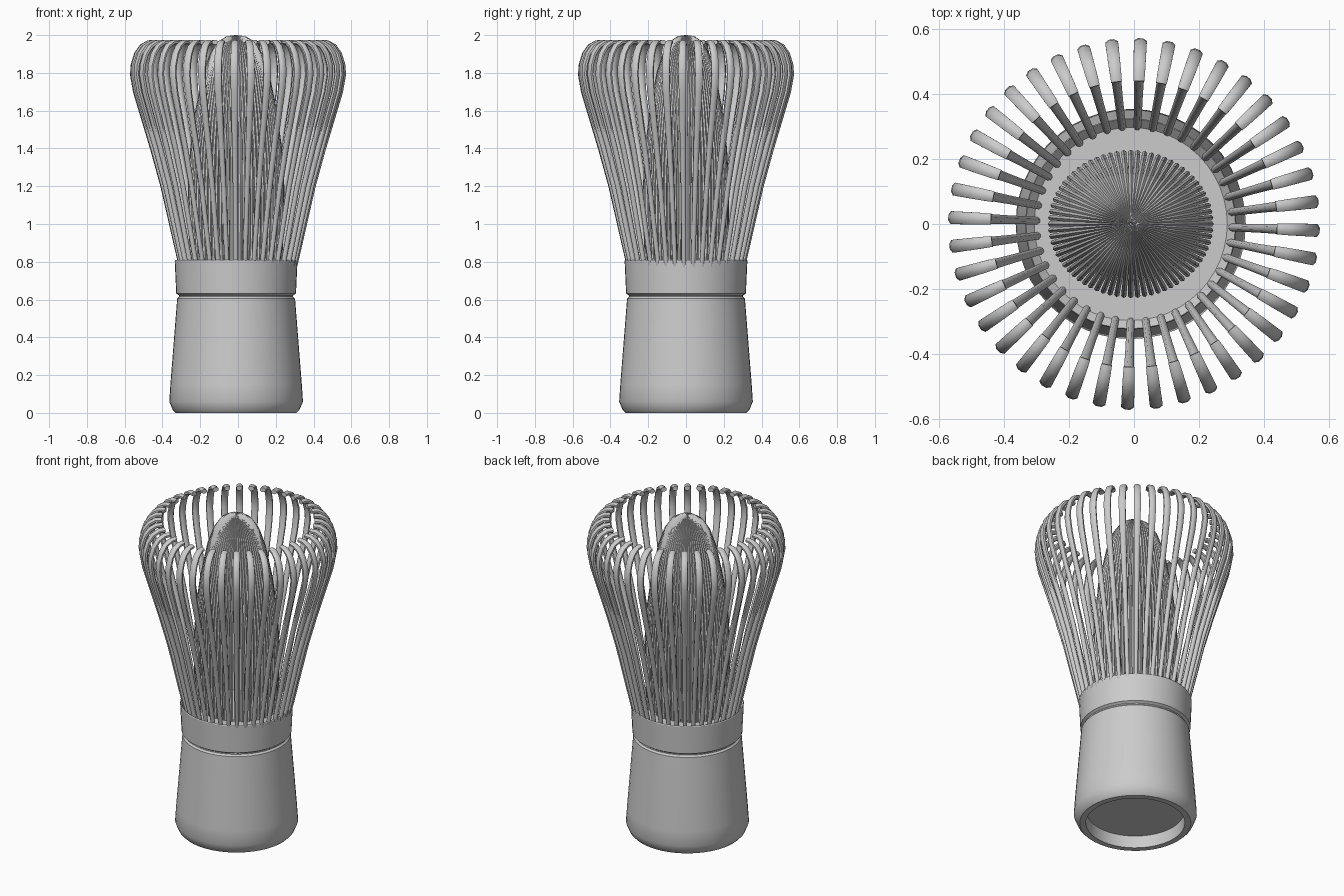
import bpy, bmesh
from math import sin, cos, pi, radians
from mathutils import Vector

if "Cube" in bpy.data.objects:
    bpy.data.objects.remove(bpy.data.objects["Cube"])


def finish(name, bm, angle):
    bmesh.ops.recalc_face_normals(bm, faces=bm.faces)
    mesh = bpy.data.meshes.new(name)
    bm.to_mesh(mesh)
    bm.free()
    ob = bpy.data.objects.new(name, mesh)
    bpy.context.collection.objects.link(ob)
    bpy.ops.object.select_all(action='DESELECT')
    bpy.context.view_layer.objects.active = ob
    ob.select_set(True)
    bpy.ops.object.shade_smooth_by_angle(angle=radians(angle))
    return ob


def lathe(name, profile, segments=48):
    """Spin an (r, z) profile; both ends close with a flat cap."""
    bm = bmesh.new()
    rings = [[bm.verts.new((r * cos(2 * pi * i / segments), r * sin(2 * pi * i / segments), z))
              for i in range(segments)] for r, z in profile]
    for a, b in zip(rings, rings[1:]):
        for i in range(segments):
            j = (i + 1) % segments
            bm.faces.new((a[i], a[j], b[j], b[i]))
    bm.faces.new(rings[0])
    bm.faces.new(rings[-1])
    return finish(name, bm, 30)


def tine_ring(name, path, count, offset, thick, sides, sx=1.0, sy=1.0):
    """Ring of swept tines; path points are (r, z, width)."""
    bm = bmesh.new()
    for n in range(count):
        a = radians(offset) + 2 * pi * n / count
        out = Vector((cos(a) * sx, sin(a) * sy, 0))
        side = Vector((-sin(a), cos(a), 0))
        rings = []
        for k, (r, z, w) in enumerate(path):
            r0, z0, _ = path[max(k - 1, 0)]
            r1, z1, _ = path[min(k + 1, len(path) - 1)]
            d = Vector((r1 - r0, z1 - z0)).normalized()
            normal = out * d.y + Vector((0, 0, -d.x))
            centre = out * r + Vector((0, 0, z))
            rings.append([bm.verts.new(centre
                                       + side * (w / 2 * cos(2 * pi * (i + .5) / sides))
                                       + normal * (thick / 2 * sin(2 * pi * (i + .5) / sides)))
                          for i in range(sides)])
        for p, q in zip(rings, rings[1:]):
            for i in range(sides):
                j = (i + 1) % sides
                bm.faces.new((p[i], p[j], q[j], q[i]))
        bm.faces.new(rings[0])
        bm.faces.new(rings[-1])
    return finish(name, bm, 50)


# Handle: hollow foot, tapered body, groove and flared collar
handle = lathe("handle", [
    (0.28, 0.075), (0.285, 0.0), (0.32, 0.0), (0.335, 0.015), (0.354, 0.06),
    (0.348, 0.15), (0.312, 0.605), (0.302, 0.615), (0.302, 0.622),
    (0.317, 0.632), (0.325, 0.805), (0.322, 0.81), (0.297, 0.785)])
handle.location.x = -0.01

# Outer tines flare outward and hook in at the tips
tine_ring("outer_tines", [
    (0.297, 0.76, .025), (0.318, 0.85, .026), (0.398, 1.2, .029), (0.453, 1.4, .033),
    (0.513, 1.6, .038), (0.543, 1.7, .041), (0.559, 1.79, .043), (0.556, 1.84, .043),
    (0.538, 1.9, .042), (0.51, 1.94, .041), (0.475, 1.96, .039), (0.44, 1.962, .036)],
    40, 7, 0.028, 8)

# Inner tines form a closed tuft meeting at the top
tuft = tine_ring("inner_tines", [
    (0.225, 0.76, .018), (0.236, 1.0, .018), (0.238, 1.2, .018), (0.226, 1.4, .018),
    (0.2, 1.6, .018), (0.16, 1.8, .017), (0.125, 1.9, .015), (0.085, 1.96, .012),
    (0.045, 1.985, .009), (0.004, 1.99, .006)],
    72, 0, 0.02, 6, 1.03, 0.92)
tuft.location.x = -0.01
